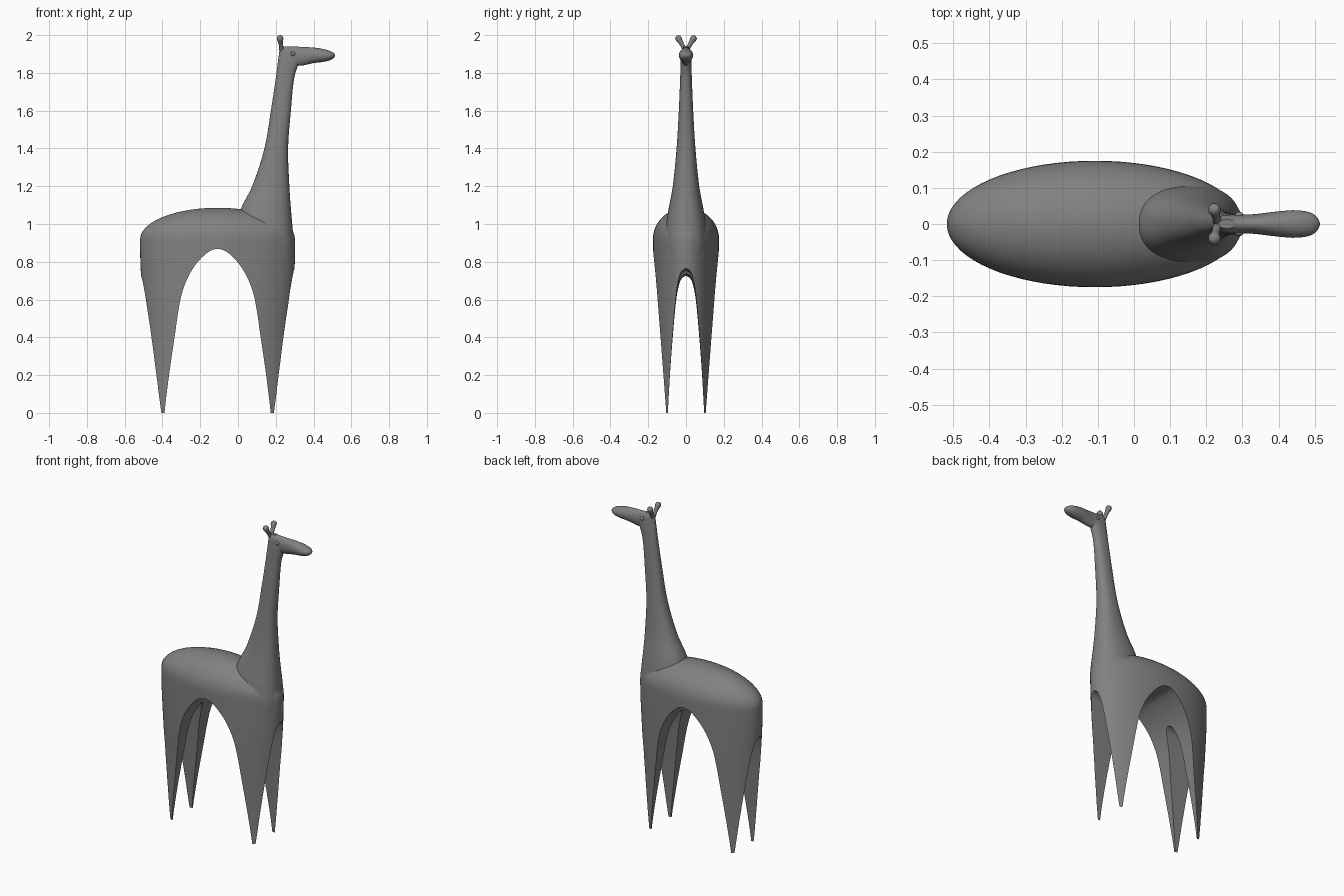
import bpy
import bmesh
import math
from mathutils import Vector

cube = bpy.data.objects.get("Cube")
if cube:
    bpy.data.objects.remove(cube)

grey = bpy.data.materials.new("warm_grey")
grey.use_nodes = True
COLOUR = (0.22, 0.22, 0.22, 1)
grey.diffuse_color = COLOUR
grey.node_tree.nodes["Principled BSDF"].inputs["Base Color"].default_value = COLOUR


def finish(bm, name):
    bmesh.ops.recalc_face_normals(bm, faces=bm.faces)
    mesh = bpy.data.meshes.new(name)
    bm.to_mesh(mesh)
    bm.free()
    mesh.materials.append(grey)
    obj = bpy.data.objects.new(name, mesh)
    bpy.context.collection.objects.link(obj)
    return obj


def loft(name, rings):
    """Bridge equal rings of points and cap both ends."""
    bm = bmesh.new()
    rows = [[bm.verts.new(p) for p in ring] for ring in rings]
    n = len(rows[0])
    for low, high in zip(rows, rows[1:]):
        for i in range(n):
            j = (i + 1) % n
            bm.faces.new((low[i], low[j], high[j], high[i]))
    bm.faces.new(rows[0])
    bm.faces.new(rows[-1])
    return finish(bm, name)


def smooth_rows(rows, steps=4):
    """Pass a smooth curve through the stations."""
    out = []
    for i in range(len(rows) - 1):
        a, b, c, d = (Vector(rows[min(max(i + k, 0), len(rows) - 1)]) for k in (-1, 0, 1, 2))
        for s in range(steps):
            t = s / steps
            h = t * t * (3 - 2 * t)
            # tangents scaled to uneven station spacing along the first value
            step = c[0] - b[0]
            m0 = (c - a) * (step / (c[0] - a[0]))
            m1 = (d - b) * (step / (d[0] - b[0]))
            p = b * (1 - h) + c * h
            p += m0 * (t * (1 - t) ** 2) - m1 * (t * t * (1 - t))
            p[0] = b[0] + step * t
            out.append(p)
    return out + [Vector(rows[-1])]


def oval(rx, ry, n=48, power=2.0):
    pts = []
    for i in range(n):
        a = math.tau * i / n
        c, s = math.cos(a), math.sin(a)
        pts.append((math.copysign(abs(c) ** (2 / power), c) * rx,
                    math.copysign(abs(s) ** (2 / power), s) * ry))
    return pts


def combine(target, other, operation):
    mod = target.modifiers.new("combine", "BOOLEAN")
    mod.object, mod.operation, mod.solver = other, operation, "EXACT"
    bpy.context.view_layer.objects.active = target
    bpy.ops.object.modifier_apply(modifier=mod.name)
    bpy.data.objects.remove(other)


# Body and leg hull: height, half length, half width, closed by a domed back
MID = -0.108
hull = smooth_rows([(0, .377, .157), (.4, .386, .167), (.6, .398, .173),
                    (.8, .409, .174), (.92, .41, .175)])
for k in range(1, 13):
    a = math.radians(7.4 * k)
    hull.append((.92 + .166 * math.sin(a), .41 * math.cos(a), .175 * math.cos(a)))
body = loft("giraffe_body", [[(MID + x, y, z) for x, y in oval(rx, ry, 72)]
                             for z, rx, ry in hull])

# Neck: height, back edge, front edge, half width
neck_rows = smooth_rows([
    (.78, .03, .285, .09), (.88, .005, .296, .11), (1.0, 0, .287, .105),
    (1.08, .015, .28, .092), (1.2, .075, .272, .07), (1.4, .14, .265, .05),
    (1.6, .174, .28, .038), (1.77, .2, .297, .031), (1.84, .209, .318, .029),
    (1.88, .214, .335, .027), (1.92, .221, .31, .023), (1.94, .234, .28, .012)])
neck = loft("neck", [[((back + front) / 2 + x, y, z)
                      for x, y in oval((front - back) / 2, w, power=2.3)]
                     for z, back, front, w in neck_rows])

# Head and muzzle: distance, lower edge, upper edge, half width
head_rows = smooth_rows([
    (.235, 1.87, 1.937, .015), (.27, 1.845, 1.94, .025), (.33, 1.838, 1.938, .027),
    (.4, 1.852, 1.934, .035), (.45, 1.858, 1.927, .038), (.49, 1.868, 1.915, .031),
    (.508, 1.88, 1.904, .017), (.514, 1.889, 1.896, .004)])
head = loft("head", [[(x, y, (lo + hi) / 2 + z)
                      for y, z in oval(w, (hi - lo) / 2, 32)]
                     for x, lo, hi, w in head_rows])

combine(body, neck, "UNION")
combine(body, head, "UNION")


def arch(rows):
    """Arch outline from height and half width, mirrored about its centre."""
    rows = smooth_rows(rows)
    return [(w, z) for z, w in rows] + [(-w, z) for z, w in reversed(rows)]


# Side arch between front and hind legs
side = arch([(-.1, .285), (0, .281), (.2, .257), (.4, .228), (.6, .197),
             (.7, .165), (.78, .12), (.835, .07), (.86, .035), (.868, .008)])
side_cutter = loft("side_arch_cutter", [[(MID + x, y, z) for x, z in side]
                                        for y in (-.3, .3)])
combine(body, side_cutter, "DIFFERENCE")

# End arch between left and right legs, a little higher at the chest
end = arch([(-.1, .1), (0, .096), (.2, .085), (.4, .07), (.6, .051),
            (.68, .035), (.71, .02), (.72, .003)])
end_cutter = loft("end_arch_cutter", [[(x, y, z * s) for y, z in end]
                                      for x, s in ((-.6, 1), (.35, 1.065))])
combine(body, end_cutter, "DIFFERENCE")


def ball(name, radius, place):
    bm = bmesh.new()
    bmesh.ops.create_uvsphere(bm, u_segments=16, v_segments=10, radius=radius)
    bmesh.ops.translate(bm, verts=bm.verts, vec=place)
    return finish(bm, name)


parts = [body]
for side_name, s in (("left", 1), ("right", -1)):
    # Eyes
    parts.append(ball(side_name + "_eye", .013, (.291, s * .021, 1.901)))
    # Knobbed horns
    base, tip = Vector((.231, s * .004, 1.92)), Vector((.222, s * .042, 1.986))
    direction = tip - base
    turn = direction.to_track_quat("Z", "Y")
    profile = [(0, .013), (.4, .011), (.7, .0135), (.9, .0175),
               (1.05, .016), (1.13, .01), (1.16, .003)]
    parts.append(loft(side_name + "_horn", [
        [base + direction * t + turn @ Vector((x, y, 0)) for x, y in oval(r, r, 16)]
        for t, r in profile]))

bpy.ops.object.select_all(action="DESELECT")
for part in parts:
    part.select_set(True)
bpy.context.view_layer.objects.active = body
bpy.ops.object.shade_smooth_by_angle(angle=math.radians(40))
